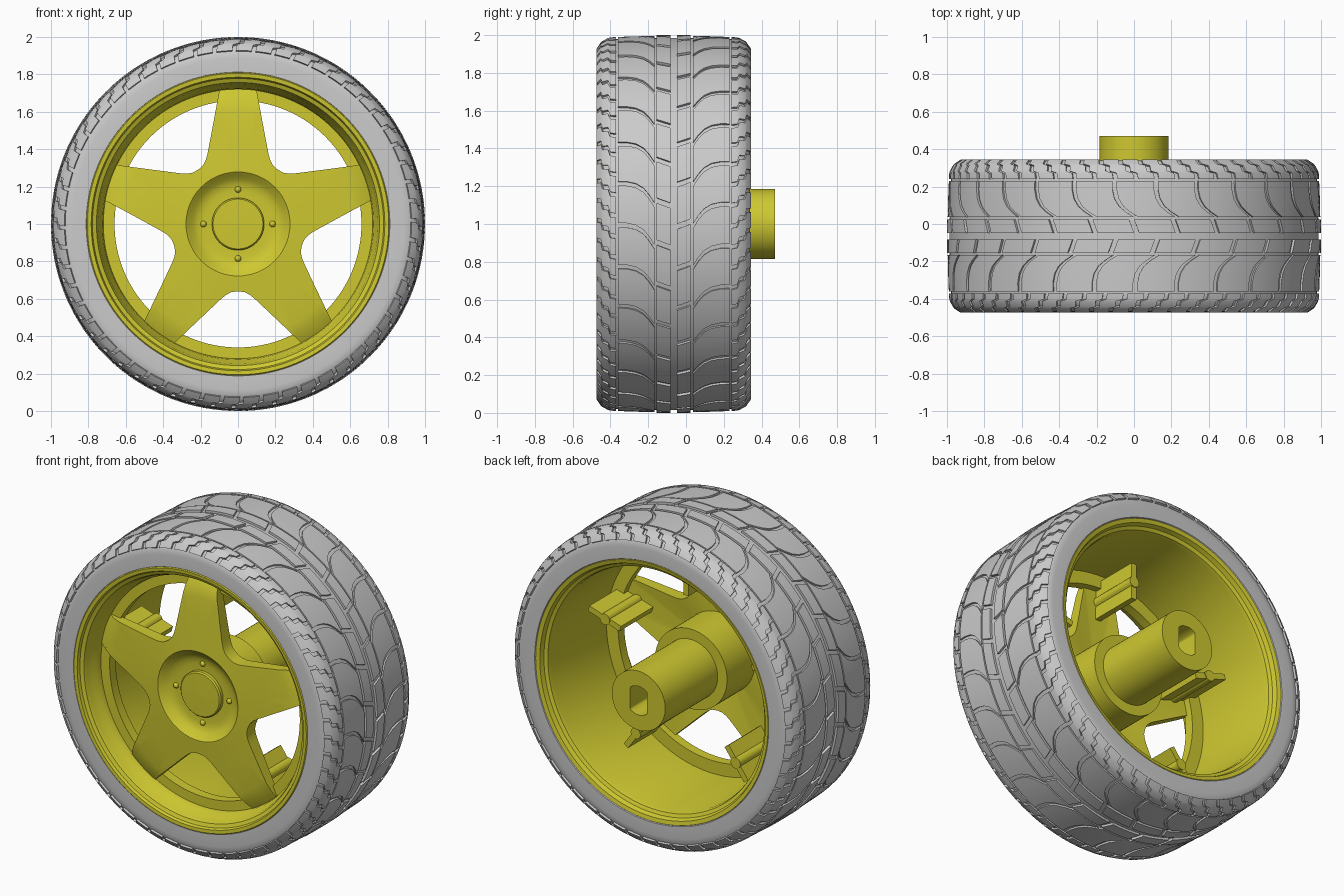
import bpy, bmesh
from math import sin, cos, pi, tau, radians, hypot, atan2

if "Cube" in bpy.data.objects:
    bpy.data.objects.remove(bpy.data.objects["Cube"])

YC = -0.065          # middle plane of the tyre
ZC = 1.0             # axle height

rim_mat = bpy.data.materials.new("rim_yellow")
rim_mat.diffuse_color = (0.62, 0.58, 0.03, 1)
rim_mat.use_nodes = True
rim_mat.node_tree.nodes["Principled BSDF"].inputs["Base Color"].default_value = rim_mat.diffuse_color


def polar(r, y, a):
    """Point at radius r and angle a about the axle."""
    return (r * cos(a), y, ZC + r * sin(a))


def finish(bm, name, mat=None, angle=30):
    bmesh.ops.remove_doubles(bm, verts=bm.verts, dist=1e-5)
    bmesh.ops.recalc_face_normals(bm, faces=bm.faces)
    me = bpy.data.meshes.new(name)
    bm.to_mesh(me)
    bm.free()
    ob = bpy.data.objects.new(name, me)
    bpy.context.collection.objects.link(ob)
    if mat:
        me.materials.append(mat)
    bpy.ops.object.select_all(action='DESELECT')
    ob.select_set(True)
    bpy.context.view_layer.objects.active = ob
    bpy.ops.object.shade_smooth_by_angle(angle=radians(angle))
    return ob


def skin(bm, rings, closed=True, loop=False):
    """Join successive rings of points with quads."""
    vs = [[bm.verts.new(p) for p in ring] for ring in rings]
    n = len(vs[0])
    pairs = list(zip(vs, vs[1:])) + ([(vs[-1], vs[0])] if loop else [])
    for a, b in pairs:
        for i in range(n if closed else n - 1):
            j = (i + 1) % n
            bm.faces.new((a[i], a[j], b[j], b[i]))
    return vs


def lathe(bm, profile, n=96, loop=True):
    return skin(bm, [[polar(r, y, tau * i / n) for i in range(n)] for r, y in profile], loop=loop)


# Tyre surface: position along the crown and round shoulder
def tread_point(s, h):
    m, sg = abs(s), (1 if s >= 0 else -1)
    if m <= 0.315:
        return 0.986 - 0.008 * (m / 0.315) ** 2 + h, YC + s
    f = (m - 0.315) / 0.09
    return 0.978 - 0.09 + (0.09 + h) * cos(f), YC + sg * (0.315 + (0.09 + h) * sin(f))


# Tyre carcass
bm = bmesh.new()
S_END = 0.315 + 0.09 * pi / 2
flat = [0.08, 0.16, 0.24, 0.315]
arc = [0.315 + 0.09 * pi / 2 * k / 6 for k in range(1, 7)]
half = flat + arc
prof = [tread_point(-s, 0) for s in reversed(half)] + [tread_point(0, 0)] + [tread_point(s, 0) for s in half]
prof = [(0.80, YC - 0.39), (0.812, YC - 0.405)] + prof + [(0.812, YC + 0.405), (0.80, YC + 0.39)]
lathe(bm, prof, 144)
finish(bm, "tyre_carcass")


# Tread blocks: rows of (s, offset) with offset in fractions of the pitch
def tread_band(bm, rows, count, width, shift, side, h=0.014, cols=3):
    pitch = tau / count
    for k in range(count):
        def pt(s, off, c, hh):
            a = (k + shift + off + width * c / cols) * pitch
            r, y = tread_point(side * s, hh)
            return polar(r, y, a)
        top = [[pt(s, o, c, h) for c in range(cols + 1)] for s, o in rows]
        skin(bm, top, closed=False)
        rim = [(s, o, 0) for s, o in rows] + [(*rows[-1], c) for c in range(1, cols)]
        rim += [(s, o, cols) for s, o in reversed(rows)] + [(*rows[0], c) for c in range(cols - 1, 0, -1)]
        skin(bm, [[pt(*q, h) for q in rim], [pt(*q, -0.004) for q in rim]])


CENTRE = [(0.018, 0), (0.055, 0.06), (0.09, 0.12)]
MIDDLE = [(0.102, 0), (0.13, 0.2), (0.16, 0.36), (0.20, 0.47), (0.25, 0.52), (0.296, 0.52)]
SHOULDER = [(0.306, 0), (0.335, 0.05), (0.345, 0.38), (0.375, 0.42), (0.385, 0.75), (0.42, 0.8)]
bm = bmesh.new()
for side, shift in ((1, 0), (-1, 0.5)):
    tread_band(bm, CENTRE, 28, 0.88, shift, side, cols=5)
    tread_band(bm, MIDDLE, 28, 0.90, shift, side, h=0.011, cols=5)
    tread_band(bm, SHOULDER, 56, 0.80, shift, side, h=0.012)
finish(bm, "tread_blocks")

# Rim barrel with stepped lips and the inner ring behind the spokes
bm = bmesh.new()
lathe(bm, [(0.805, -0.45), (0.812, -0.468), (0.806, -0.474), (0.785, -0.472), (0.778, -0.455),
           (0.757, -0.445), (0.748, -0.425), (0.742, -0.39), (0.725, -0.365), (0.72, -0.33),
           (0.66, -0.33), (0.66, -0.27), (0.74, -0.27), (0.745, 0.27), (0.752, 0.295),
           (0.772, 0.305), (0.782, 0.332), (0.806, 0.338), (0.812, 0.33), (0.805, 0.31)], 128)
finish(bm, "rim_barrel", rim_mat)

# Five-spoke star: half outline of one spoke (across, along), mirrored and repeated
HALF = [(0.0, 0.722), (0.05, 0.72), (0.1, 0.715), (0.108, 0.67), (0.117, 0.62), (0.143, 0.48),
        (0.163, 0.375), (0.171, 0.345), (0.185, 0.316), (0.2116, 0.2912)]
half_polar = [(hypot(x, z), atan2(x, z)) for x, z in HALF]
outline = []
for k in range(5):
    base = pi / 2 - k * tau / 5
    outline += [(r, base + a) for r, a in reversed(half_polar[1:-1])]
    outline += [(r, base - a) for r, a in half_polar]


def spoke_face(r):
    return -0.40 + 0.03 * (r - 0.285) / 0.4 + 3 * max(0, r - 0.62) ** 2


R_IN = 0.285
rings = []
for t in (0, 0.4, 0.75, 0.88, 1):
    ring = [(R_IN + (r - R_IN) * t, a) for r, a in outline]
    rings.append([polar(r, spoke_face(r), a) for r, a in ring])
for t in (1, 0):
    ring = [(R_IN - 0.06 * (1 - t) + (r - R_IN) * t, a) for r, a in outline]
    rings.append([polar(r, -0.33 + 0.02 * t, a) for r, a in ring])
bm = bmesh.new()
skin(bm, rings)
finish(bm, "spokes", rim_mat)

# Dished hub face with centre cap
bm = bmesh.new()
lathe(bm, [(0.287, -0.398), (0.278, -0.398), (0.262, -0.385), (0.24, -0.365), (0.215, -0.352),
           (0.185, -0.347), (0.14, -0.347), (0.14, -0.368), (0.133, -0.376), (0.0001, -0.378)], 96, loop=False)
finish(bm, "hub_dish", rim_mat)

# Four wheel studs
bm = bmesh.new()
for k in range(4):
    x, y, z = polar(0.185, -0.348, k * pi / 2)
    made = bmesh.ops.create_uvsphere(bm, u_segments=16, v_segments=8, radius=0.017)
    bmesh.ops.translate(bm, verts=made["verts"], vec=(x, y, z))
finish(bm, "wheel_studs", rim_mat)

# Axle hub: flange, shaft and a flat-sided axle socket
bm = bmesh.new()
lathe(bm, [(0.25, -0.34), (0.25, -0.05), (0.185, -0.05), (0.185, 0.47), (0.09, 0.47),
           (0.09, -0.2), (0.0002, -0.2), (0.0002, -0.34)], 64)
for v in bm.verts:
    if hypot(v.co.x, v.co.z - ZC) < 0.1:
        v.co.x = max(-0.06, min(0.06, v.co.x))
finish(bm, "axle_hub", rim_mat)

# Radial rib and round post behind each spoke
bm = bmesh.new()
for k in range(5):
    a = pi / 2 - k * tau / 5
    across = (-sin(a), cos(a))

    def place(r, t, y):
        return (r * cos(a) + t * across[0], y, ZC + r * sin(a) + t * across[1])

    plan = [(0.48, -0.018), (0.71, -0.018), (0.71, 0.018), (0.48, 0.018)]
    post = [(0.59 + 0.034 * cos(tau * i / 20), 0.034 * sin(tau * i / 20)) for i in range(20)]
    for shape, end in ((plan, 0.0), (post, 0.005)):
        ends = skin(bm, [[place(r, t, y) for r, t in shape] for y in (-0.33, end)])
        for e in ends:
            bm.faces.new(e)
finish(bm, "spoke_ribs", rim_mat)
